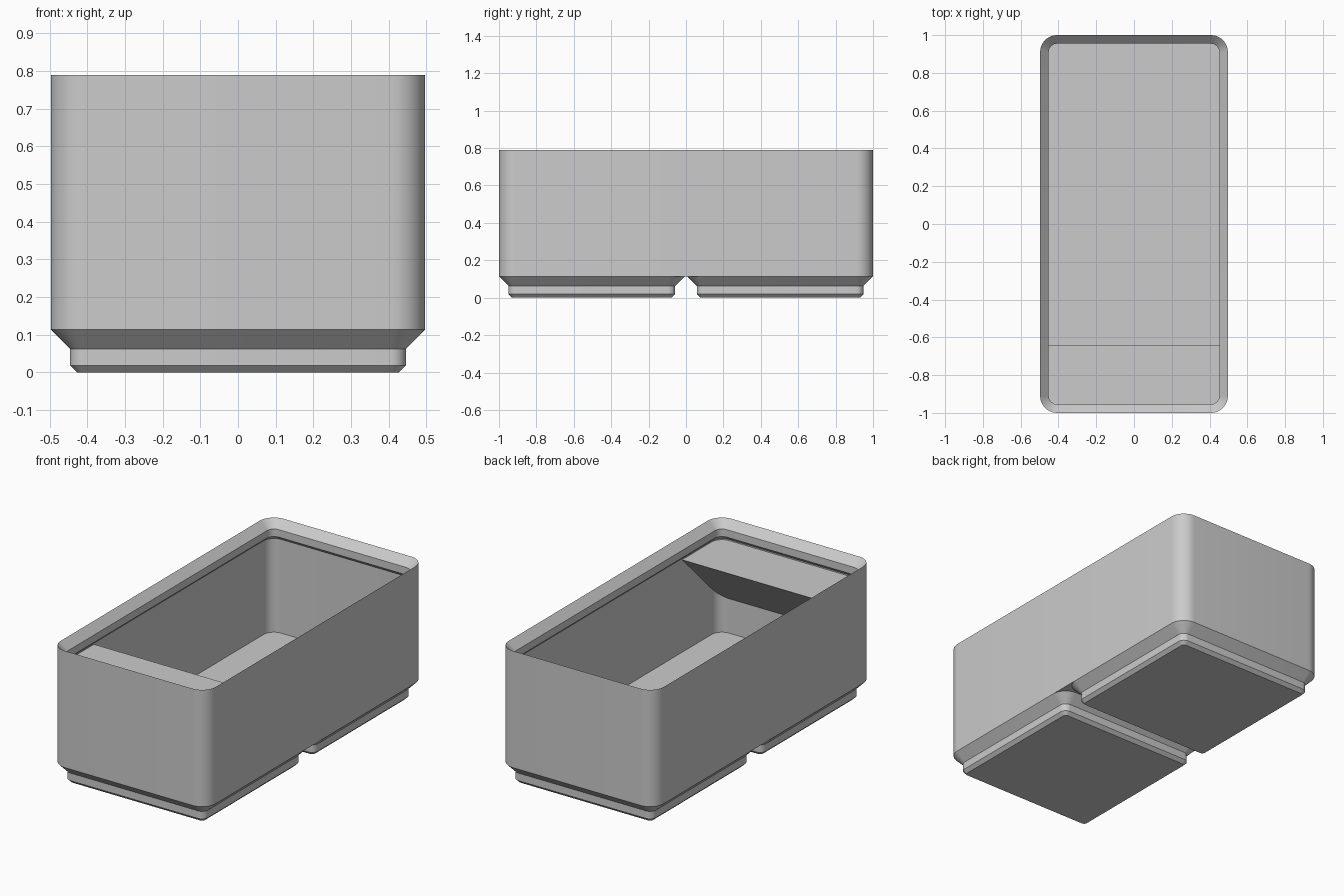
import bpy
import bmesh
from math import cos, sin, pi, radians

if "Cube" in bpy.data.objects:
    bpy.data.objects.remove(bpy.data.objects["Cube"])

# Main dimensions
HALF_X, HALF_Y, RADIUS = 0.497, 1.0, 0.09
BASE_Z, FLOOR_Z, TOP_Z = 0.114, 0.137, 0.789
LIP, WALL, LIP_BAND = 0.0455, 0.024, 0.043
SHELF_Z, SHELF_Y = 0.672, -0.64
CORNER_STEPS = 10

grey = bpy.data.materials.new("light_grey")
grey.use_nodes = True
grey.diffuse_color = (0.6, 0.6, 0.6, 1)
grey.node_tree.nodes["Principled BSDF"].inputs["Base Color"].default_value = (0.6, 0.6, 0.6, 1)


def rounded_ring(bm, hx, hy, inset, z, cy=0):
    """Rounded rectangle, offset inwards by inset."""
    r = RADIUS - inset
    cx, dy = hx - RADIUS, hy - RADIUS
    verts = []
    for corner, (sx, sy) in enumerate([(1, 1), (-1, 1), (-1, -1), (1, -1)]):
        for i in range(CORNER_STEPS + 1):
            a = (corner + i / CORNER_STEPS) * pi / 2
            verts.append(bm.verts.new((sx * cx + r * cos(a), cy + sy * dy + r * sin(a), z)))
    return verts


def loft(bm, hx, hy, profile, cy=0, cap_end=True):
    """Skin rings given as (inset, height), capping the ends."""
    rings = [rounded_ring(bm, hx, hy, inset, z, cy) for inset, z in profile]
    for low, high in zip(rings, rings[1:]):
        for i in range(len(low)):
            j = (i + 1) % len(low)
            bm.faces.new((low[i], low[j], high[j], high[i]))
    bm.faces.new(rings[0][::-1])
    if cap_end:
        bm.faces.new(rings[-1])


def finish(bm, name):
    bmesh.ops.recalc_face_normals(bm, faces=bm.faces[:])
    mesh = bpy.data.meshes.new(name)
    bm.to_mesh(mesh)
    bm.free()
    mesh.materials.append(grey)
    obj = bpy.data.objects.new(name, mesh)
    bpy.context.collection.objects.link(obj)
    bpy.ops.object.select_all(action="DESELECT")
    obj.select_set(True)
    bpy.context.view_layer.objects.active = obj
    bpy.ops.object.shade_smooth_by_angle(angle=radians(30))


# Bin body: outer wall, sloped rim, undercut lip, inner wall and floor
bm = bmesh.new()
band_z = TOP_Z - LIP
undercut_z = band_z - LIP_BAND
loft(bm, HALF_X, HALF_Y, [
    (0, BASE_Z),
    (0, TOP_Z),
    (LIP, band_z),
    (LIP, undercut_z),
    (WALL, undercut_z - (LIP - WALL)),
    (WALL, FLOOR_Z),
])
finish(bm, "bin_body")

# Two stepped square feet
for name, side in (("front_foot", -1), ("back_foot", 1)):
    bm = bmesh.new()
    loft(bm, HALF_X, HALF_X, [
        (0.0705, 0),
        (0.0515, 0.019),
        (0.0515, 0.0625),
        (0, BASE_Z),
    ], cy=side * (HALF_Y - HALF_X), cap_end=False)
    finish(bm, name)

# Label shelf: rounded block sliced at 45 degrees, its edges buried in the wall
bm = bmesh.new()
loft(bm, HALF_X, HALF_Y, [(WALL / 2, FLOOR_Z), (WALL / 2, SHELF_Z)])
cut = bmesh.ops.bisect_plane(bm, geom=bm.verts[:] + bm.edges[:] + bm.faces[:],
                             plane_co=(0, SHELF_Y, SHELF_Z), plane_no=(0, 1, -1),
                             clear_outer=True)
rim = [e for e in cut["geom_cut"] if isinstance(e, bmesh.types.BMEdge)]
bmesh.ops.holes_fill(bm, edges=rim)
finish(bm, "label_shelf")
